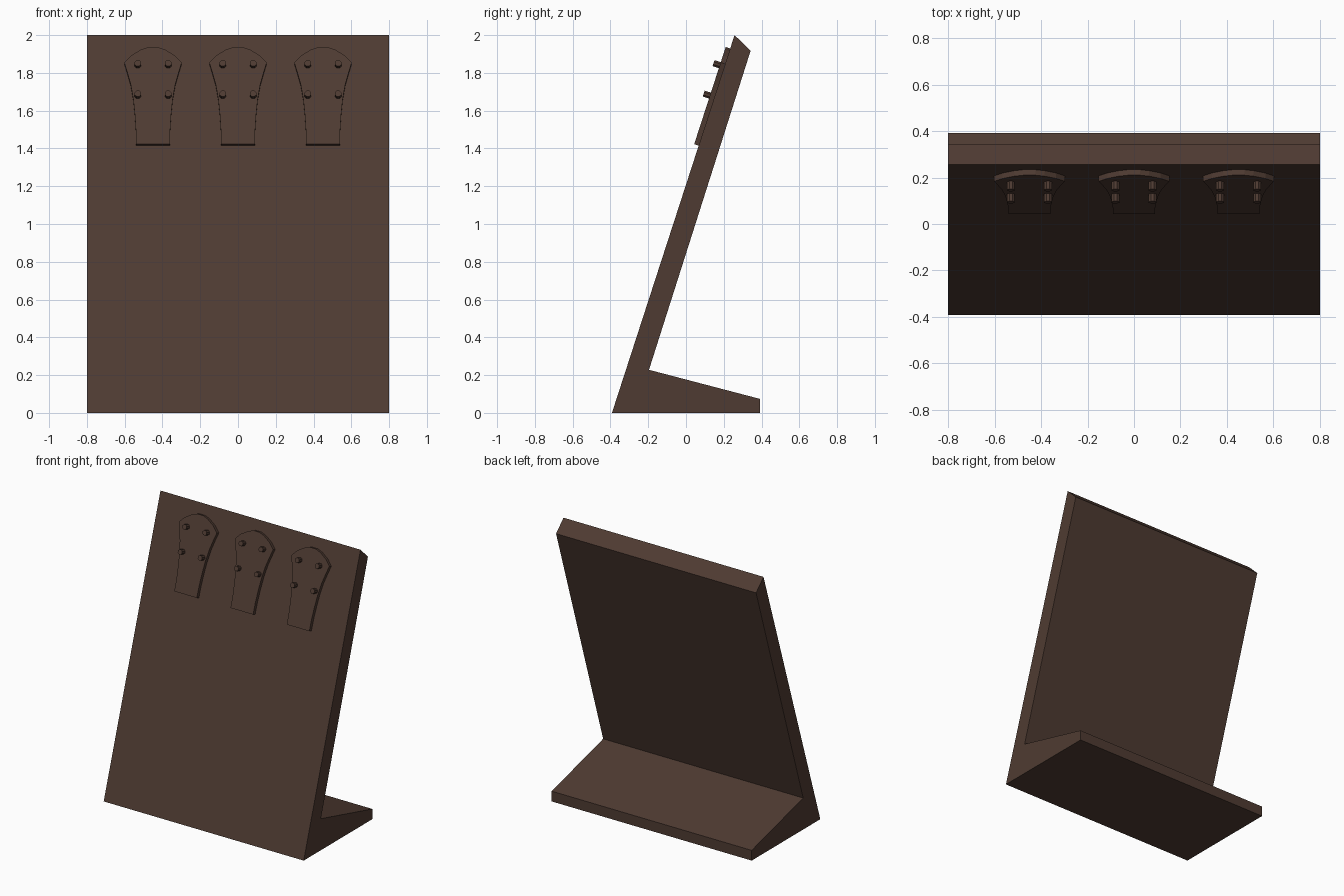
import bpy, bmesh, math
from mathutils import Matrix, Vector

if "Cube" in bpy.data.objects:
    bpy.data.objects.remove(bpy.data.objects["Cube"])

brown = bpy.data.materials.new("dark brown")
brown.diffuse_color = (0.078, 0.044, 0.032, 1)
brown.use_nodes = True
brown.node_tree.nodes["Principled BSDF"].inputs["Base Color"].default_value = brown.diffuse_color

# Frame of the sloping front face: columns are right, up the slope, outward
A = math.atan2(0.649, 2.0)
S, C = math.sin(A), math.cos(A)
FACE = Matrix(((1, 0, 0, 0), (0, S, -C, -0.392), (0, C, S, 0), (0, 0, 0, 1)))


def prism(name, pts, depth, matrix):
    """Extrude a flat outline along local z, from 0 to depth."""
    bm = bmesh.new()
    f = bm.faces.new([bm.verts.new((x, y, 0)) for x, y in pts])
    r = bmesh.ops.extrude_face_region(bm, geom=[f])
    verts = [g for g in r["geom"] if isinstance(g, bmesh.types.BMVert)]
    bmesh.ops.translate(bm, verts=verts, vec=(0, 0, depth))
    bm.transform(matrix)
    bmesh.ops.recalc_face_normals(bm, faces=bm.faces)
    me = bpy.data.meshes.new(name)
    bm.to_mesh(me)
    bm.free()
    me.materials.append(brown)
    ob = bpy.data.objects.new(name, me)
    bpy.context.collection.objects.link(ob)
    return ob


# Leaning panel with wedge foot: side profile (y, z) extruded along x
profile = [(-0.392, 0), (0.257, 2.0), (0.342, 1.917), (-0.196, 0.228),
           (0.392, 0.074), (0.392, 0)]
side = Matrix(((0, 0, 1, -0.8), (1, 0, 0, 0), (0, 1, 0, 0), (0, 0, 0, 1)))
prism("stand_panel", profile, 1.6, side)

# Headstock half outline (half width, height on the front view)
half = [(0.09, 1.423), (0.091, 1.50), (0.096, 1.58), (0.104, 1.66), (0.118, 1.74),
        (0.135, 1.80), (0.152, 1.855), (0.115, 1.893), (0.065, 1.923), (0.025, 1.937)]
slope = [(x, (z - 0.008) / C) for x, z in half]
outline = slope + [(-x, v) for x, v in reversed(slope)]

for i, cx in enumerate((-0.45, 0, 0.45)):
    base = FACE @ Matrix.Translation((cx, 0, -0.005))
    prism(f"headstock_{i + 1}", outline, 0.03, base)
    # Four tuning pegs per headstock
    for z in (1.672, 1.833):
        for sx in (-0.08, 0.08):
            ring = [(sx + 0.018 * math.cos(k * math.pi / 4 + math.pi / 8),
                     z / C + 0.018 * math.sin(k * math.pi / 4 + math.pi / 8))
                    for k in range(8)]
            prism(f"tuning_peg_{i + 1}", ring, 0.065, base)
